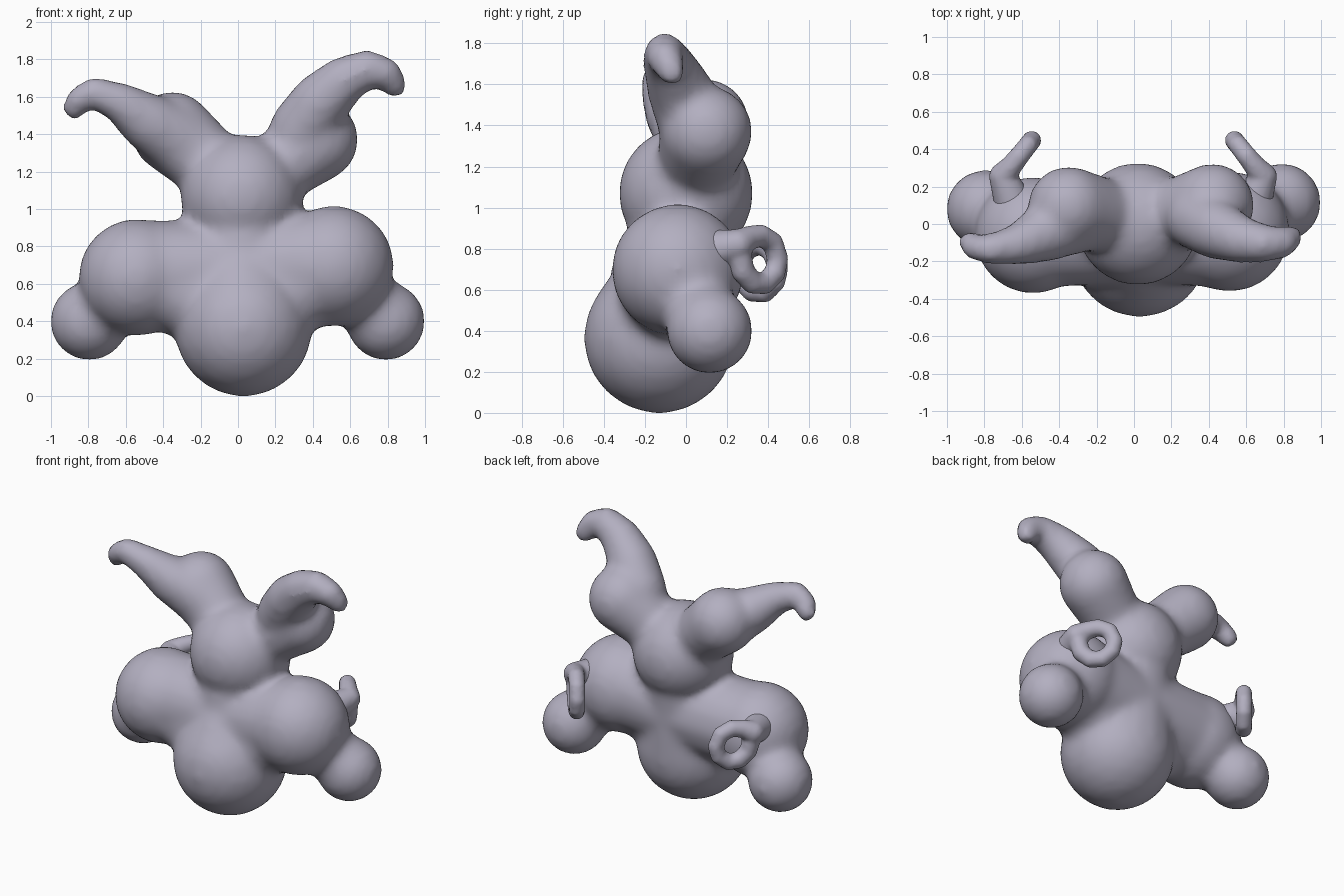
import bpy, bmesh
from mathutils import Vector

cube = bpy.data.objects.get("Cube")
if cube:
    bpy.data.objects.remove(cube)

clay = bpy.data.materials.new("lavender clay")
clay.use_nodes = True
colour = (0.45, 0.43, 0.53, 1)
clay.diffuse_color = colour
clay.node_tree.nodes["Principled BSDF"].inputs["Base Color"].default_value = colour

# Unit sphere directions shared by every limb link
ball = bmesh.new()
bmesh.ops.create_icosphere(ball, subdivisions=3, radius=1)
DIRS = [v.co.copy() for v in ball.verts]
ball.free()


def add_chain(bm, nodes):
    """Hull neighbouring (x, y, z, radius) balls into tapered links; a lone ball stays a ball."""
    for link in list(zip(nodes, nodes[1:])) or [nodes]:
        verts = [bm.verts.new(Vector(n[:3]) + d * n[3]) for n in link for d in DIRS]
        hull = bmesh.ops.convex_hull(bm, input=verts)
        inner = {v for key in ("geom_interior", "geom_unused") for v in hull[key]
                 if isinstance(v, bmesh.types.BMVert)}
        bmesh.ops.delete(bm, geom=list(inner), context='VERTS')


def build(name, chains, voxel, rounds):
    bm = bmesh.new()
    for chain in chains:
        add_chain(bm, chain)
    bmesh.ops.recalc_face_normals(bm, faces=bm.faces)
    mesh = bpy.data.meshes.new(name)
    bm.to_mesh(mesh)
    bm.free()
    mesh.materials.append(clay)
    obj = bpy.data.objects.new(name, mesh)
    bpy.context.collection.objects.link(obj)
    remesh = obj.modifiers.new("fuse", 'REMESH')
    remesh.mode = 'VOXEL'
    remesh.voxel_size = voxel
    remesh.use_smooth_shade = True
    smooth = obj.modifiers.new("blend", 'SMOOTH')
    smooth.factor = 0.5
    smooth.iterations = rounds


# Main masses
belly = (0.03, -0.13, 0.365, 0.37)
chest = (0.02, -0.04, 0.66, 0.28)
head = (0.02, 0, 1.07, 0.33)
neck = (0.02, 0, 1.05, 0.26)
right_shoulder = (-0.54, -0.06, 0.635, 0.315)
left_shoulder = (0.51, -0.04, 0.695, 0.325)
right_hand = (-0.795, 0.08, 0.4, 0.212)
left_hand = (0.79, 0.115, 0.4, 0.212)
right_ear = (-0.35, 0.09, 1.41, 0.22)
left_ear = (0.42, 0.1, 1.37, 0.225)

# Narrower wrists and the filled flanks between belly and shoulders
right_arm = [right_hand, (-0.71, 0.03, 0.48, 0.175), (-0.58, -0.03, 0.6, 0.22)]
left_arm = [left_hand, (0.71, 0.07, 0.49, 0.175), (0.57, 0, 0.62, 0.22)]
right_flank = [(-0.12, -0.1, 0.52, 0.25), (-0.5, -0.06, 0.62, 0.25)]
left_flank = [(0.16, -0.1, 0.52, 0.25), (0.48, -0.04, 0.66, 0.26)]

# Horns, from the ears out to the hooked tips
right_horn = [(-0.14, 0.05, 1.2, 0.18), (-0.32, 0.03, 1.37, 0.19),
              (-0.48, -0.05, 1.465, 0.155), (-0.62, -0.11, 1.565, 0.11),
              (-0.77, -0.135, 1.625, 0.083), (-0.85, -0.125, 1.585, 0.072),
              (-0.875, -0.1, 1.54, 0.067)]
left_horn = [(0.27, 0.06, 1.24, 0.16), (0.345, 0.03, 1.43, 0.175),
             (0.44, -0.03, 1.57, 0.16), (0.56, -0.08, 1.685, 0.13),
             (0.69, -0.105, 1.75, 0.103), (0.79, -0.1, 1.725, 0.087),
             (0.837, -0.07, 1.66, 0.07)]

build("body", [
    [belly, chest, neck], [head],
    [right_shoulder], [left_shoulder],
    [(-0.5, -0.05, 0.65, 0.29), chest, (0.48, -0.04, 0.7, 0.3)],
    right_arm, left_arm, right_flank, left_flank,
    [right_ear, (-0.05, 0.02, 1.15, 0.18)],
    [left_ear, (0.1, 0.02, 1.13, 0.17)],
    right_horn, left_horn,
], 0.026, 14)

# Curled tails behind the shoulders: (outward, up, radius) in each curl's own plane
CURL = [(-0.13, 0.08, 0.075), (-0.07, 0.11, 0.06), (0.01, 0.125, 0.054),
        (0.085, 0.09, 0.052), (0.118, 0.01, 0.052), (0.1, -0.06, 0.052),
        (0.035, -0.11, 0.053), (-0.04, -0.105, 0.055), (-0.1, -0.05, 0.057), (-0.12, 0.03, 0.06)]
for name, cx, cz, side in (("left_curl", 0.61, 0.74, 1), ("right_curl", -0.62, 0.7, -1)):
    root = (cx + side * 0.03, 0.12, cz + 0.05, 0.1)
    path = [(cx - side * 0.62 * s, 0.355 + 0.78 * s, cz + t, r) for s, t, r in CURL]
    build(name, [[root] + path], 0.014, 4)
